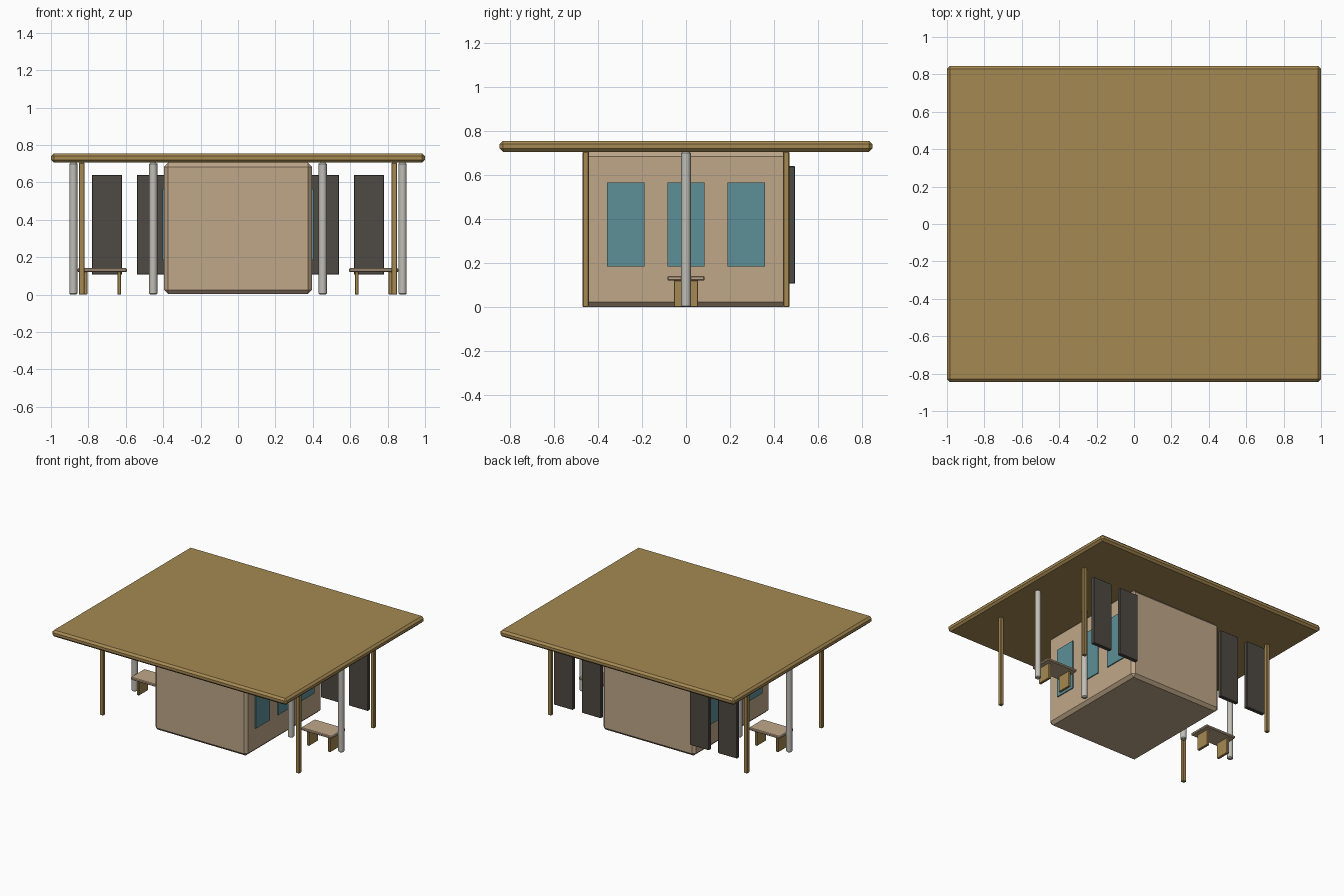
import bpy, bmesh
from mathutils import Matrix

if "Cube" in bpy.data.objects:
    bpy.data.objects.remove(bpy.data.objects["Cube"])


def material(name, rgb):
    """Flat colour given as 0-255 display values, stored linear."""
    def lin(c):
        c /= 255
        return c / 12.92 if c <= 0.04045 else ((c + 0.055) / 1.055) ** 2.4
    m = bpy.data.materials.new(name)
    m.diffuse_color = (*[lin(c) for c in rgb], 1)
    m.use_nodes = True
    m.node_tree.nodes["Principled BSDF"].inputs["Base Color"].default_value = m.diffuse_color
    return m


wood = material("brown wood", (165, 136, 82))
tan = material("tan wall", (191, 167, 137))
metal = material("pale metal", (192, 190, 182))
dark = material("dark panel", (78, 74, 68))
glass = material("teal glass", (93, 143, 151))


def finish(name, bm, mat, bevel):
    me = bpy.data.meshes.new(name)
    bm.to_mesh(me)
    bm.free()
    me.materials.append(mat)
    ob = bpy.data.objects.new(name, me)
    bpy.context.collection.objects.link(ob)
    if bevel:
        mod = ob.modifiers.new("chamfer", 'BEVEL')
        mod.width = bevel
        mod.segments = 1
        mod.limit_method = 'ANGLE'
        mod.angle_limit = 0.8
    return ob


def box(name, x, y, z, mat, bevel=0.0):
    """Box from (min, max) pairs on each axis."""
    bm = bmesh.new()
    spans = (x, y, z)
    size = Matrix.Diagonal([abs(b - a) for a, b in spans] + [1])
    centre = Matrix.Translation([(a + b) / 2 for a, b in spans])
    bmesh.ops.create_cube(bm, size=1, matrix=centre @ size)
    return finish(name, bm, mat, bevel)


def pole(name, x, y, radius, top, mat):
    bm = bmesh.new()
    bmesh.ops.create_cone(bm, cap_ends=True, segments=12, radius1=radius,
                          radius2=radius, depth=top,
                          matrix=Matrix.Translation((x, y, top / 2)))
    for f in bm.faces:
        f.smooth = len(f.verts) == 4
    for e in bm.edges:
        e.smooth = e.calc_face_angle() < 0.8
    return finish(name, bm, mat, 0.006)


TOP = 0.705

# Roof slab and central room
box("roof", (-1, 1), (-0.845, 0.845), (TOP, 0.755), wood, 0.015)
box("room", (-0.395, 0.395), (-0.462, 0.462), (0.002, TOP), tan, 0.022)

for s, side in ((-1, "left"), (1, "right")):
    # Windows on the side wall
    for i, y in enumerate((-0.273, 0, 0.273)):
        box(f"{side}_window_{i + 1}", (s * 0.395, s * 0.403),
            (y - 0.085, y + 0.085), (0.185, 0.565), glass)

    # Hanging panels along the back
    for i, x in enumerate((0.46, 0.70)):
        box(f"{side}_panel_{i + 1}", (s * (x - 0.081), s * (x + 0.081)),
            (0.465, 0.495), (0.107, 0.64), dark, 0.003)

    # Timber corner posts
    for y, end in ((-0.455, "front"), (0.455, "back")):
        box(f"{side}_{end}_post", (s * 0.821, s * 0.85),
            (y - 0.014, y + 0.014), (0, TOP), wood, 0.003)

    # Round metal columns
    for x, place in ((0.453, "inner"), (0.88, "outer")):
        pole(f"{side}_{place}_column", s * x, 0, 0.022, TOP, metal)

    # Bench
    box(f"{side}_bench_seat", (s * 0.593, s * 0.858), (-0.085, 0.085),
        (0.121, 0.141), tan, 0.005)
    for x, place in ((0.635, "inner"), (0.815, "outer")):
        box(f"{side}_bench_{place}_leg", (s * (x - 0.01), s * (x + 0.01)),
            (-0.055, 0.055), (0, 0.123), wood, 0.003)
